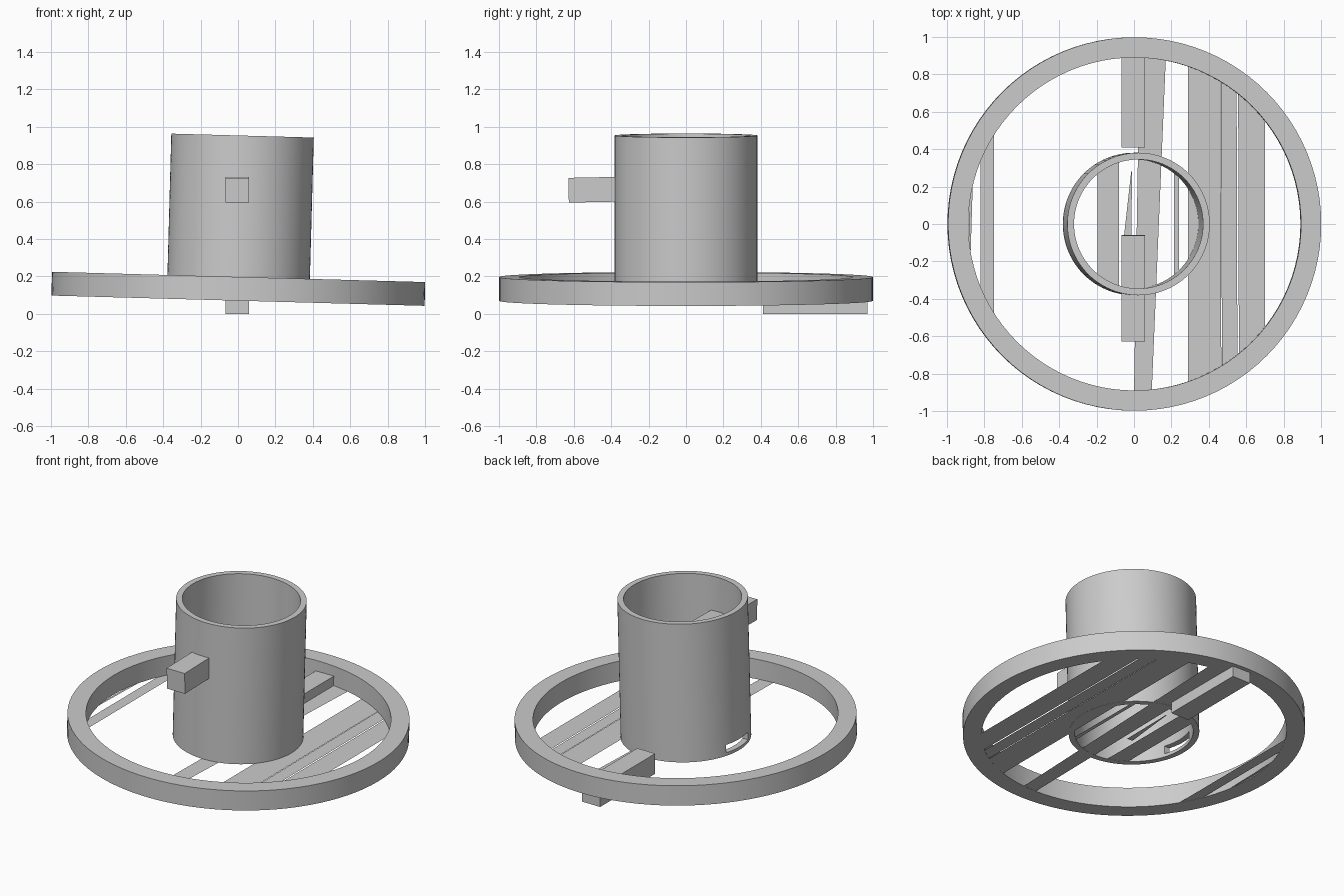
import bpy, bmesh, math
from mathutils import Matrix

cube = bpy.data.objects.get("Cube")
if cube:
    bpy.data.objects.remove(cube, do_unlink=True)

grey = bpy.data.materials.new("plain_grey")
grey.use_nodes = True
grey.diffuse_color = (0.6, 0.6, 0.6, 1)
grey.node_tree.nodes["Principled BSDF"].inputs["Base Color"].default_value = (0.6, 0.6, 0.6, 1)

# The ring, tube and floor strips share one slightly tilted frame
TILT = Matrix.Translation((0, 0, 0.07)) @ Matrix.Rotation(0.0275, 4, 'Y')


def add_object(name, bm, matrix):
    mesh = bpy.data.meshes.new(name)
    bm.to_mesh(mesh)
    bm.free()
    mesh.materials.append(grey)
    obj = bpy.data.objects.new(name, mesh)
    obj.matrix_world = matrix
    bpy.context.collection.objects.link(obj)
    return obj


def hollow_cylinder(name, outer, inner, height, sides=96):
    """Closed rectangular profile swept around z."""
    bm = bmesh.new()
    profile = [(outer, 0), (outer, height), (inner, height), (inner, 0)]
    rows = []
    for i in range(sides):
        a = math.tau * i / sides
        rows.append([bm.verts.new((r * math.cos(a), r * math.sin(a), z)) for r, z in profile])
    for i in range(sides):
        a, b = rows[i], rows[(i + 1) % sides]
        for j in range(4):
            k = (j + 1) % 4
            bm.faces.new((a[j], b[j], b[k], a[k]))
    obj = add_object(name, bm, TILT)
    bpy.ops.object.select_all(action='DESELECT')
    obj.select_set(True)
    bpy.context.view_layer.objects.active = obj
    bpy.ops.object.shade_smooth_by_angle(angle=math.radians(30))
    return obj


def box(name, x, y, z, slope=0.0):
    size = [b - a for a, b in (x, y, z)]
    centre = [(a + b) / 2 for a, b in (x, y, z)]
    bm = bmesh.new()
    bmesh.ops.create_cube(bm, size=1, matrix=Matrix.Diagonal((*size, 1)))
    return add_object(name, bm, Matrix.Translation(centre) @ Matrix.Rotation(slope, 4, 'X'))


def floor_strip(name, front, back, radius, y_min=-1, y_max=1, columns=8):
    """Flat strip running front to back, its ends trimmed to a circle."""
    bm = bmesh.new()
    pairs = []
    for i in range(columns + 1):
        t = i / columns
        xf = front[0] + (front[1] - front[0]) * t
        xb = back[0] + (back[1] - back[0]) * t
        yf = max(y_min, -math.sqrt(radius ** 2 - xf ** 2))
        yb = min(y_max, math.sqrt(radius ** 2 - xb ** 2))
        pairs.append((bm.verts.new((xf, yf, 0.001)), bm.verts.new((xb, yb, 0.001))))
    for (a, b), (c, d) in zip(pairs, pairs[1:]):
        bm.faces.new((a, c, d, b))
    return add_object(name, bm, TILT)


# Wide ring and central tube
hollow_cylinder("outer_ring", 0.998, 0.89, 0.127)
tube = hollow_cylinder("centre_tube", 0.381, 0.345, 0.883)

# Small opening low in the side of the tube
cutter = box("opening_cutter", (-0.45, -0.3), (-0.11, 0.11), (0.1, 0.15))
cutter.hide_render = True
cutter.hide_viewport = True
cut = tube.modifiers.new("opening", 'BOOLEAN')
cut.operation = 'DIFFERENCE'
cut.object = cutter

# Square bars: one through the tube wall, one under the ring
box("front_bar", (-0.068, 0.06), (-0.627, -0.06), (0.6, 0.732), slope=0.02)
box("back_bar", (-0.068, 0.06), (0.41, 0.97), (0.0, 0.13))

# Floor strips across the ring
floor_strip("middle_strip", (0.0, 0.095), (0.03, 0.17), 0.9)
floor_strip("wide_strip", (0.29, 0.467), (0.29, 0.462), 0.9)
floor_strip("narrow_strip", (0.471, 0.553), (0.464, 0.549), 0.9)
floor_strip("outer_strip", (0.561, 0.7), (0.557, 0.7), 0.9)
floor_strip("side_strip", (-0.82, -0.75), (-0.82, -0.75), 0.9)
floor_strip("side_sliver", (-0.885, -0.875), (-0.88, -0.862), 0.9, -0.2, 0.23)

# Floor strips inside the tube
floor_strip("tube_strip", (-0.195, -0.08), (-0.195, -0.08), 0.35)
floor_strip("tube_sliver", (0.215, 0.24), (0.215, 0.24), 0.35)
floor_strip("tube_wedge", (-0.055, -0.015), (-0.015, -0.01), 0.35, -0.08, 0.28)
